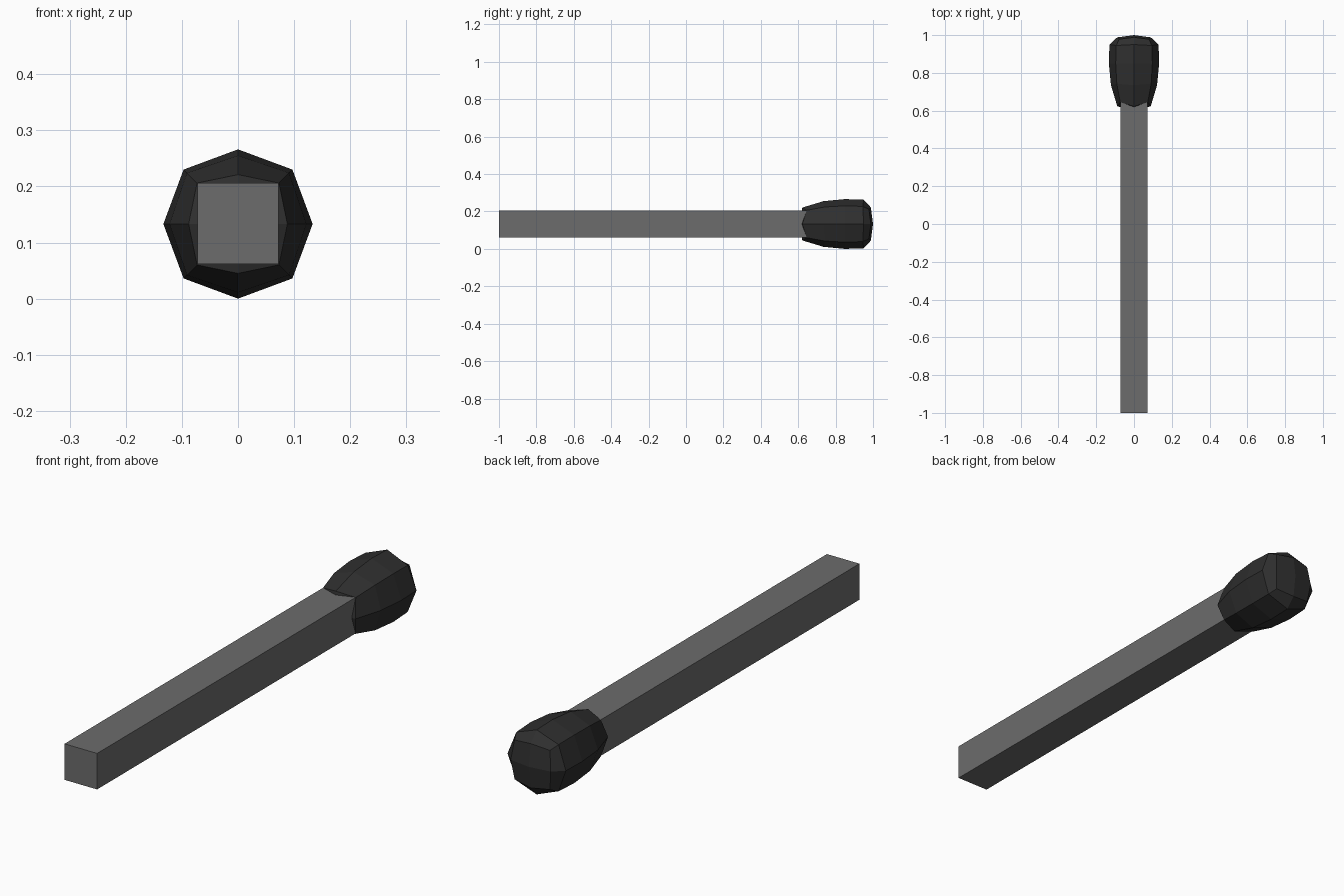
import bpy, bmesh, math

if "Cube" in bpy.data.objects:
    bpy.data.objects.remove(bpy.data.objects["Cube"])

CZ = 0.133  # height of the long axis


def material(name, v):
    m = bpy.data.materials.new(name)
    m.diffuse_color = (v, v, v, 1)
    m.use_nodes = True
    m.node_tree.nodes["Principled BSDF"].inputs["Base Color"].default_value = m.diffuse_color
    return m


def add_object(name, bm, mat):
    bmesh.ops.recalc_face_normals(bm, faces=bm.faces[:])
    me = bpy.data.meshes.new(name)
    bm.to_mesh(me)
    bm.free()
    me.materials.append(mat)
    ob = bpy.data.objects.new(name, me)
    bpy.context.collection.objects.link(ob)
    return ob


# Square wooden stick, its far end buried in the head
bm = bmesh.new()
bmesh.ops.create_cube(bm, size=1)
bmesh.ops.scale(bm, vec=(0.145, 1.78, 0.145), verts=bm.verts[:])
bmesh.ops.translate(bm, vec=(0, -0.11, CZ + 0.001), verts=bm.verts[:])
add_object("stick", bm, material("stick_grey", 0.15))

# Eight-sided head: (y, reach) on the axes, then (y, x and z offset) on the diagonals
rings = [
    (0.622, 0.088, 0.645, 0.073),
    (0.735, 0.122, 0.742, 0.091),
    (0.850, 0.133, 0.850, 0.097),
    (0.950, 0.130, 0.945, 0.094),
    (0.988, 0.089, 0.978, 0.079),
]
bm = bmesh.new()
loops = []
for ya, ra, yd, rd in rings:
    loop = []
    for i in range(8):
        a = i * math.pi / 4
        y, r = (yd, rd * math.sqrt(2)) if i % 2 else (ya, ra)
        loop.append(bm.verts.new((r * math.cos(a), y, CZ + r * math.sin(a))))
    loops.append(loop)
for lo, hi in zip(loops, loops[1:]):
    for i in range(8):
        j = (i + 1) % 8
        bm.faces.new((lo[i], lo[j], hi[j], hi[i]))

# End caps: four quads around a centre point
for loop, y in ((loops[0], 0.61), (loops[-1], 1.0)):
    c = bm.verts.new((0, y, CZ))
    for i in range(0, 8, 2):
        bm.faces.new((c, loop[i], loop[i + 1], loop[(i + 2) % 8]))
add_object("match_head", bm, material("head_dark", 0.028))
